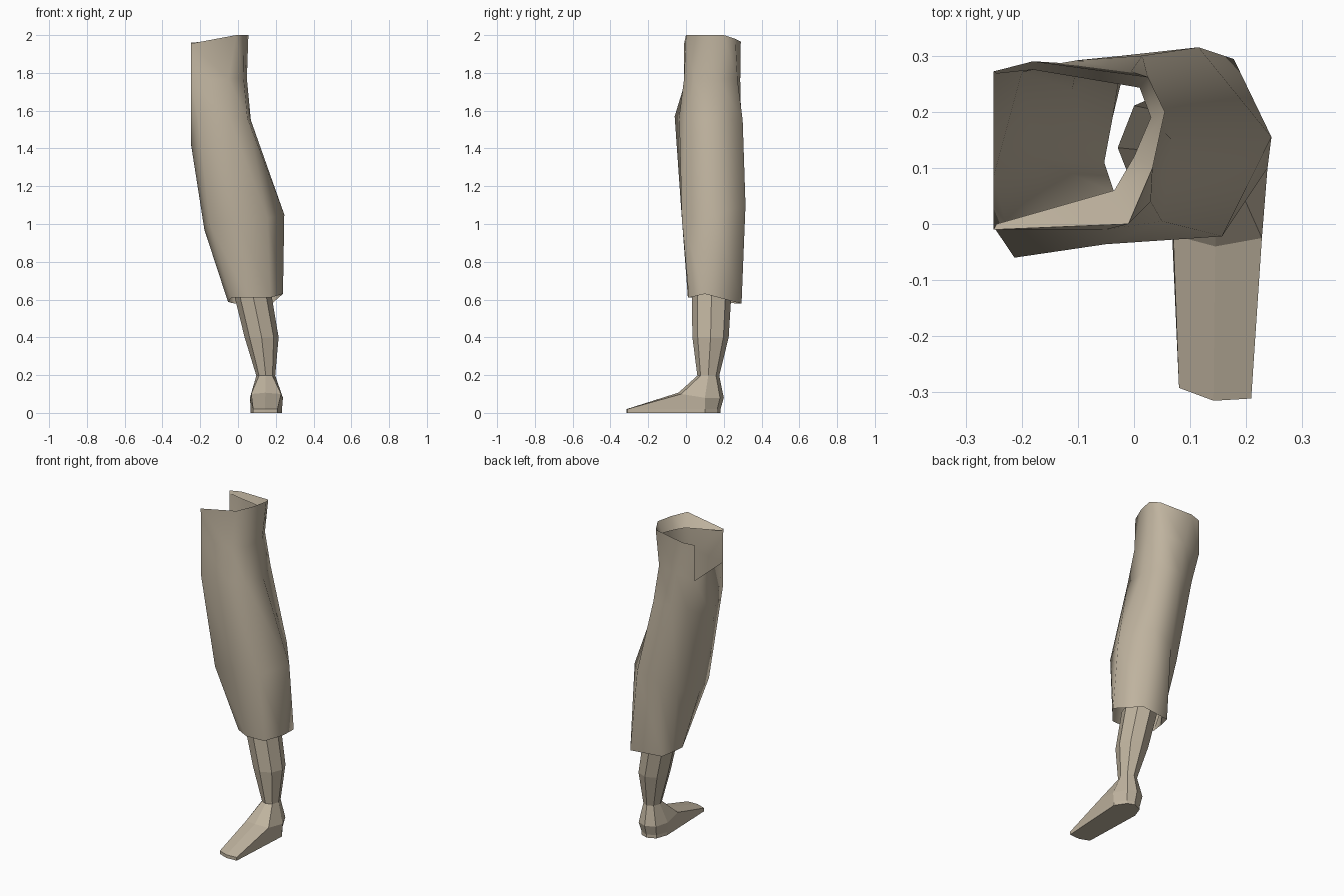
import bpy, bmesh, math

tan = bpy.data.materials.new("tan")
tan.diffuse_color = (0.52, 0.45, 0.345, 1)


def finish(name, bm, smooth=None):
    me = bpy.data.meshes.new(name)
    bm.to_mesh(me)
    bm.free()
    ob = bpy.data.objects.new(name, me)
    bpy.context.collection.objects.link(ob)
    me.materials.append(tan)
    if smooth:
        bpy.ops.object.select_all(action='DESELECT')
        ob.select_set(True)
        bpy.context.view_layer.objects.active = ob
        bpy.ops.object.shade_smooth_by_angle(angle=math.radians(smooth))
    return ob


def add_ring(bm, pts):
    return [bm.verts.new(p) for p in pts]


def bridge(bm, upper, lower, closed=True):
    """Join two rings listed counter-clockwise from above, upper ring first."""
    n = min(len(upper), len(lower))
    for i in range(n if closed else n - 1):
        j = (i + 1) % n
        bm.faces.new((upper[i], lower[i], lower[j], upper[j]))


def oval(cx, cy, z, rx, ry):
    angles = [math.radians(-135 + 45 * i) for i in range(8)]
    return [(cx + rx * math.cos(a), cy + ry * math.sin(a), z) for a in angles]


# Trouser leg: rings start at the inner front corner
lip = [(-0.245, 0.0, 1.945), (-0.035, 0.06, 1.93), (0.0, 0.12, 1.93), (0.03, 0.19, 1.93),
       (0.01, 0.243, 1.93), (-0.18, 0.275, 1.93), (-0.245, 0.268, 1.945)]
waist = [(-0.25, -0.01, 1.955), (-0.01, 0.0, 2.0), (0.033, 0.1, 2.0), (0.055, 0.2, 2.0),
         (0.025, 0.262, 1.98), (-0.18, 0.29, 1.965), (-0.25, 0.272, 1.96)]
hip = [(-0.25, -0.005, 1.75), (-0.05, -0.01, 1.77), (0.03, 0.04, 1.77), (0.047, 0.17, 1.77),
       (-0.005, 0.272, 1.77), (-0.13, 0.287, 1.76), (-0.25, 0.272, 1.74)]
thigh = [(-0.213, -0.06, 1.57), (-0.05, -0.036, 1.57), (0.05, 0.005, 1.56), (0.068, 0.15, 1.55),
         (0.015, 0.3, 1.55), (-0.1, 0.292, 1.55), (-0.2, 0.27, 1.55), (-0.25, 0.085, 1.43)]
knee = [(-0.15, -0.012, 1.0), (0.0, -0.022, 1.03), (0.157, -0.022, 1.03), (0.245, 0.155, 1.05),
        (0.115, 0.315, 1.1), (-0.02, 0.3, 1.05), (-0.11, 0.24, 1.0), (-0.178, 0.12, 0.97)]
hem = [(-0.035, 0.055, 0.61), (0.05, 0.01, 0.61), (0.17, 0.015, 0.61), (0.238, 0.1, 0.63),
       (0.178, 0.294, 0.578), (-0.02, 0.265, 0.58), (-0.038, 0.19, 0.583), (-0.053, 0.11, 0.588)]

bm = bmesh.new()
l, w, h, t, k, b = [add_ring(bm, r) for r in (lip, waist, hip, thigh, knee, hem)]
bridge(bm, l, w, closed=False)
bridge(bm, w, h, closed=False)
bridge(bm, h, t, closed=False)
# Inner side below the open notch
bm.faces.new((h[6], t[6], t[7]))
bm.faces.new((h[6], t[7], h[0]))
bm.faces.new((h[0], t[7], t[0]))
bridge(bm, t, k)
bridge(bm, k, b)
finish("trouser_leg", bm, smooth=75)

# Shin, open at the hidden top
ankle = oval(0.147, 0.118, 0.197, 0.05, 0.058)
bm = bmesh.new()
rings = [add_ring(bm, r) for r in (
    oval(0.071, 0.136, 0.66, 0.1, 0.106),
    oval(0.125, 0.13, 0.4, 0.09, 0.096),
    ankle)]
for upper, lower in zip(rings, rings[1:]):
    bridge(bm, upper, lower)
finish("shin", bm)

# Foot: ankle down to instep, toe edge and sole
instep = [(0.07, -0.02, 0.1), (0.145, -0.04, 0.107), (0.228, -0.025, 0.1), (0.238, 0.1, 0.08),
          (0.2, 0.18, 0.08), (0.145, 0.2, 0.08), (0.085, 0.175, 0.08), (0.063, 0.09, 0.08)]
sole = [(0.08, -0.292, 0.0), (0.142, -0.315, 0.0), (0.209, -0.311, 0.0), (0.233, 0.1, 0.0),
        (0.19, 0.165, 0.0), (0.145, 0.183, 0.0), (0.092, 0.16, 0.0), (0.067, 0.09, 0.0)]
toe_edge = [(x, y, 0.02) for x, y, z in sole]
bm = bmesh.new()
rings = [add_ring(bm, r) for r in (ankle, instep, toe_edge, sole)]
for upper, lower in zip(rings, rings[1:]):
    bridge(bm, upper, lower)
bm.faces.new(rings[-1][::-1])
finish("foot", bm)
